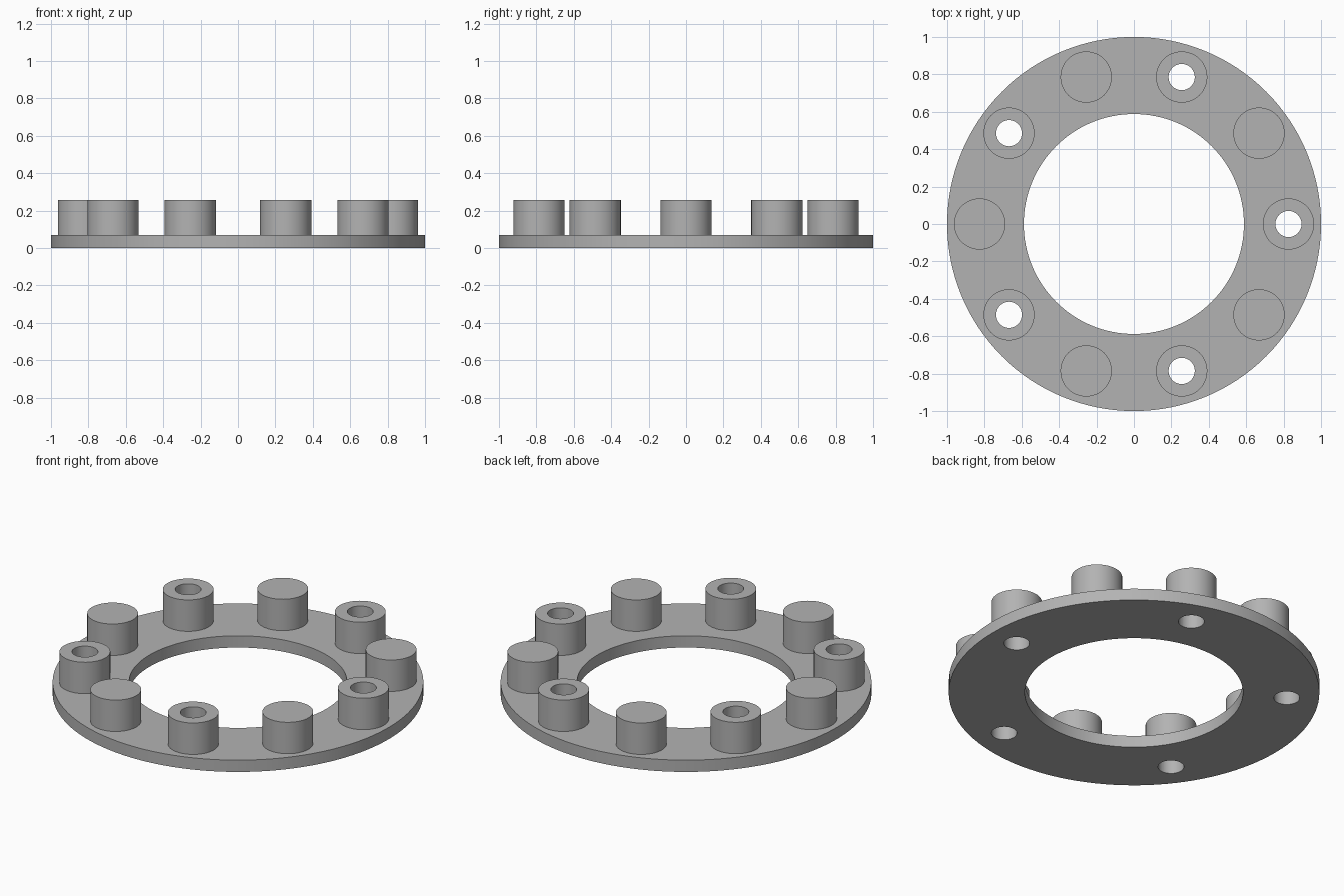
import bpy, bmesh
from math import cos, sin, pi, radians
from mathutils import Matrix, Vector

PLATE_TOP, POST_TOP = 0.07, 0.257
POST_R, HOLE_R, PITCH_R = 0.137, 0.07, 0.826
POSTS = 10

cube = bpy.data.objects.get("Cube")
if cube:
    bpy.data.objects.remove(cube, do_unlink=True)

grey = bpy.data.materials.new("plain grey")
grey.use_nodes = True
colour = (0.45, 0.45, 0.45, 1)
grey.diffuse_color = colour
grey.node_tree.nodes["Principled BSDF"].inputs["Base Color"].default_value = colour


def lathe(name, profile, steps, closed=False, location=(0, 0, 0)):
    """Revolve an (r, z) profile around the vertical axis."""
    bm = bmesh.new()
    verts = [bm.verts.new((r, 0, z)) for r, z in profile]
    edges = [bm.edges.new(pair) for pair in zip(verts, verts[1:])]
    if closed:
        edges.append(bm.edges.new((verts[-1], verts[0])))
    bmesh.ops.spin(bm, geom=verts + edges, cent=(0, 0, 0), axis=(0, 0, 1),
                   angle=2 * pi, steps=steps, use_merge=True)
    bmesh.ops.remove_doubles(bm, verts=bm.verts, dist=0.0001)
    bmesh.ops.recalc_face_normals(bm, faces=bm.faces)
    mesh = bpy.data.meshes.new(name)
    bm.to_mesh(mesh)
    bm.free()
    mesh.materials.append(grey)
    obj = bpy.data.objects.new(name, mesh)
    obj.location = location
    bpy.context.collection.objects.link(obj)
    return obj


def smooth(obj):
    bpy.ops.object.select_all(action='DESELECT')
    obj.select_set(True)
    bpy.context.view_layer.objects.active = obj
    bpy.ops.object.shade_smooth_by_angle(angle=radians(30))


centres = [Vector((PITCH_R * cos(i * 2 * pi / POSTS), PITCH_R * sin(i * 2 * pi / POSTS), 0))
           for i in range(POSTS)]

# Flat ring plate
plate = lathe("ring_plate", [(0.588, 0), (1, 0), (1, PLATE_TOP), (0.588, PLATE_TOP)],
              128, closed=True)

# Drill the plate under every other post
bm = bmesh.new()
for c in centres[::2]:
    bmesh.ops.create_cone(bm, cap_ends=True, segments=48, radius1=HOLE_R, radius2=HOLE_R,
                          depth=0.5, matrix=Matrix.Translation(c))
drill_mesh = bpy.data.meshes.new("drill")
bm.to_mesh(drill_mesh)
bm.free()
drill = bpy.data.objects.new("drill", drill_mesh)
drill.hide_render = True
bpy.context.collection.objects.link(drill)
cut = plate.modifiers.new("bolt holes", 'BOOLEAN')
cut.operation, cut.solver, cut.object = 'DIFFERENCE', 'EXACT', drill
bpy.context.view_layer.objects.active = plate
bpy.ops.object.modifier_apply(modifier=cut.name)
bpy.data.objects.remove(drill, do_unlink=True)
smooth(plate)

# Alternating hollow and solid posts, open where they meet the plate
for i, c in enumerate(centres):
    wall = [(POST_R, PLATE_TOP), (POST_R, POST_TOP)]
    if i % 2 == 0:
        post = lathe(f"hollow_post_{i // 2 + 1}",
                     wall + [(HOLE_R, POST_TOP), (HOLE_R, PLATE_TOP)], 48, location=c)
    else:
        post = lathe(f"solid_post_{i // 2 + 1}", wall + [(0, POST_TOP)], 48, location=c)
    smooth(post)
